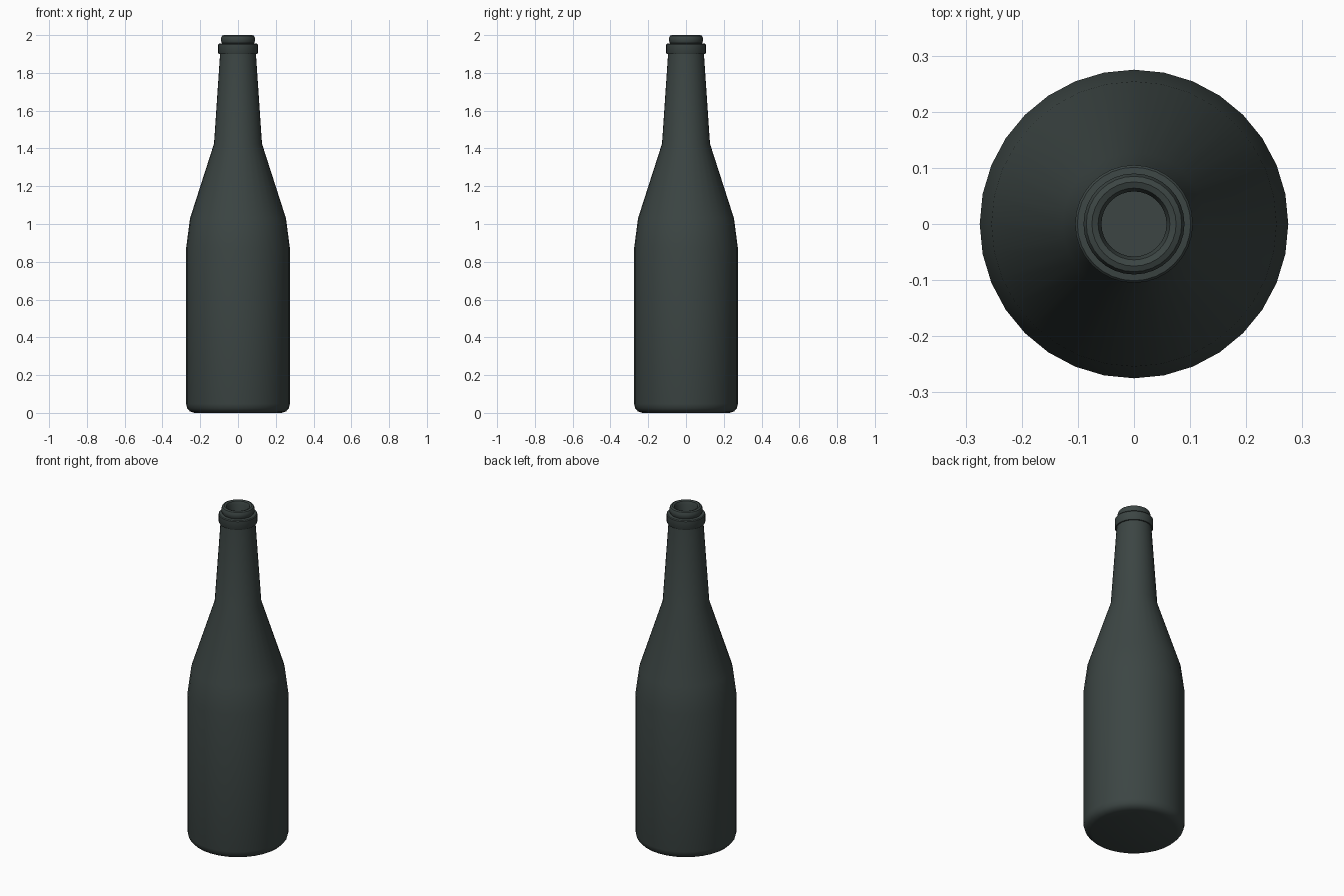
import bpy, bmesh, math

if "Cube" in bpy.data.objects:
    bpy.data.objects.remove(bpy.data.objects["Cube"])

SIDES = 32

# half profile (radius, height), from base centre up to the mouth and into it
profile = [
    (0.232, 0.0), (0.255, 0.008), (0.269, 0.024), (0.275, 0.048),   # base edge
    (0.275, 0.87), (0.254, 1.03),                                   # body, shoulder
    (0.127, 1.425), (0.095, 1.90),                                  # neck
    (0.102, 1.90), (0.105, 1.905), (0.105, 1.95), (0.101, 1.955),   # collar ring
    (0.085, 1.957), (0.090, 1.968), (0.090, 1.984), (0.085, 1.996), # lip
    (0.075, 2.0), (0.064, 1.996), (0.058, 1.98),                    # mouth rim
    (0.058, 1.80),                                                  # inner neck
]

bm = bmesh.new()
rings = []
for r, z in profile:
    rings.append([bm.verts.new((r * math.cos(2 * math.pi * i / SIDES),
                                r * math.sin(2 * math.pi * i / SIDES), z))
                  for i in range(SIDES)])
for a, b in zip(rings, rings[1:]):
    for i in range(SIDES):
        j = (i + 1) % SIDES
        bm.faces.new((a[i], a[j], b[j], b[i]))
bm.faces.new(rings[0][::-1])   # flat underside
bm.faces.new(rings[-1])        # floor of the mouth

mesh = bpy.data.meshes.new("bottle")
bm.to_mesh(mesh)
bm.free()
bottle = bpy.data.objects.new("bottle", mesh)
bpy.context.collection.objects.link(bottle)

# dark green glass
glass = bpy.data.materials.new("dark_glass")
glass.diffuse_color = (0.045, 0.060, 0.057, 1)
glass.use_nodes = True
glass.node_tree.nodes["Principled BSDF"].inputs["Base Color"].default_value = glass.diffuse_color
mesh.materials.append(glass)

bpy.context.view_layer.objects.active = bottle
bottle.select_set(True)
bpy.ops.object.shade_smooth_by_angle(angle=math.radians(35))
